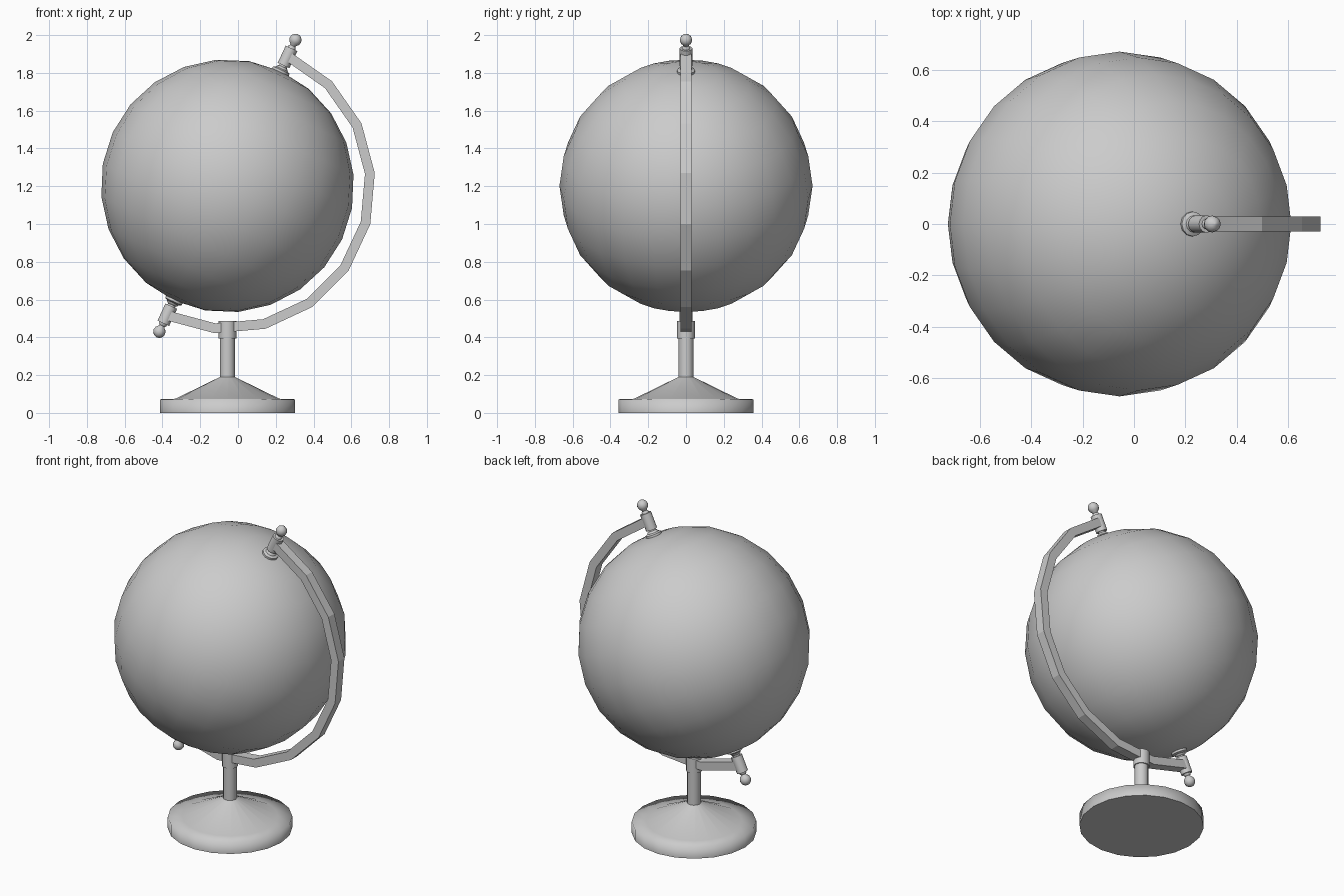
import bpy, bmesh
from math import sin, cos, pi, radians
from mathutils import Matrix, Vector

if "Cube" in bpy.data.objects:
    bpy.data.objects.remove(bpy.data.objects["Cube"])

CX, CZ, R = -0.056, 1.202, 0.67      # globe centre and radius
TILT = radians(25)
CENTRE = Matrix.Translation((CX, 0, CZ))
AXIS = CENTRE @ Matrix.Rotation(TILT, 4, 'Y')


def finish(name, bm, matrix=Matrix(), sharp=None):
    """Turn a bmesh into an object; smooth below the sharp angle, flat if None."""
    bmesh.ops.recalc_face_normals(bm, faces=bm.faces)
    if sharp is not None:
        for f in bm.faces:
            f.smooth = True
        for e in bm.edges:
            cap = any(len(f.verts) > 4 for f in e.link_faces)
            e.smooth = not cap and e.calc_face_angle(0) < radians(sharp)
    bm.transform(matrix)
    mesh = bpy.data.meshes.new(name)
    bm.to_mesh(mesh)
    bm.free()
    ob = bpy.data.objects.new(name, mesh)
    bpy.context.collection.objects.link(ob)
    return ob


def skin(rings):
    """Bridge a list of vertex loops and cap both ends."""
    bm = bmesh.new()
    loops = [[bm.verts.new(p) for p in ring] for ring in rings]
    n = len(loops[0])
    for a, b in zip(loops, loops[1:]):
        for i in range(n):
            j = (i + 1) % n
            bm.faces.new((a[i], a[j], b[j], b[i]))
    bm.faces.new(loops[0])
    bm.faces.new(loops[-1])
    return bm


def lathe(name, profile, sides, matrix=Matrix(), sharp=40):
    rings = [[(r * cos(2 * pi * i / sides), r * sin(2 * pi * i / sides), z)
              for i in range(sides)] for r, z in profile]
    return finish(name, skin(rings), matrix, sharp)


# Globe ball, tilted on its axis
bm = bmesh.new()
bmesh.ops.create_uvsphere(bm, u_segments=24, v_segments=12, radius=R)
finish("globe_ball", bm, AXIS, 60)

# Curved arm with a rectangular section
rings = []
for k in range(10):
    a = radians(65 - 20 * k)
    d = Vector((cos(a), 0, sin(a)))
    rings.append([d * r + Vector((0, y, 0))
                  for r, y in ((0.731, -0.03), (0.783, -0.03), (0.783, 0.03), (0.731, 0.03))])
finish("curved_arm", skin(rings), CENTRE)

# Pivot parts at both ends of the axis
for end, turn in (("top", 0), ("bottom", pi)):
    m = AXIS @ Matrix.Rotation(turn, 4, 'Y')
    lathe(end + "_pivot_flange", [(0.048, 0.645), (0.048, 0.676), (0.033, 0.683),
                                  (0.03, 0.69), (0.022, 0.695), (0.022, 0.71)], 12, m)
    lathe(end + "_pivot_sleeve", [(0.034, 0.703), (0.034, 0.803)], 12, m)
    knob = [(0.021, 0.79), (0.021, 0.812), (0.014, 0.818)]
    knob += [(0.033 * sin(t), 0.852 - 0.033 * cos(t))
             for t in (radians(d) for d in (30, 60, 90, 120, 150, 175))]
    lathe(end + "_pivot_knob", knob, 12, m, 50)

# Stand: round foot, post and the collar holding the arm
foot = Matrix.Translation((CX, 0, 0))
lathe("base_foot", [(0.357, 0), (0.357, 0.072), (0.275, 0.075), (0.04, 0.19)], 20, foot, 100)
lathe("base_post", [(0.04, 0.18), (0.04, 0.41)], 12, foot)
lathe("arm_collar", [(0.047, 0.395), (0.047, 0.487)], 12, foot)
